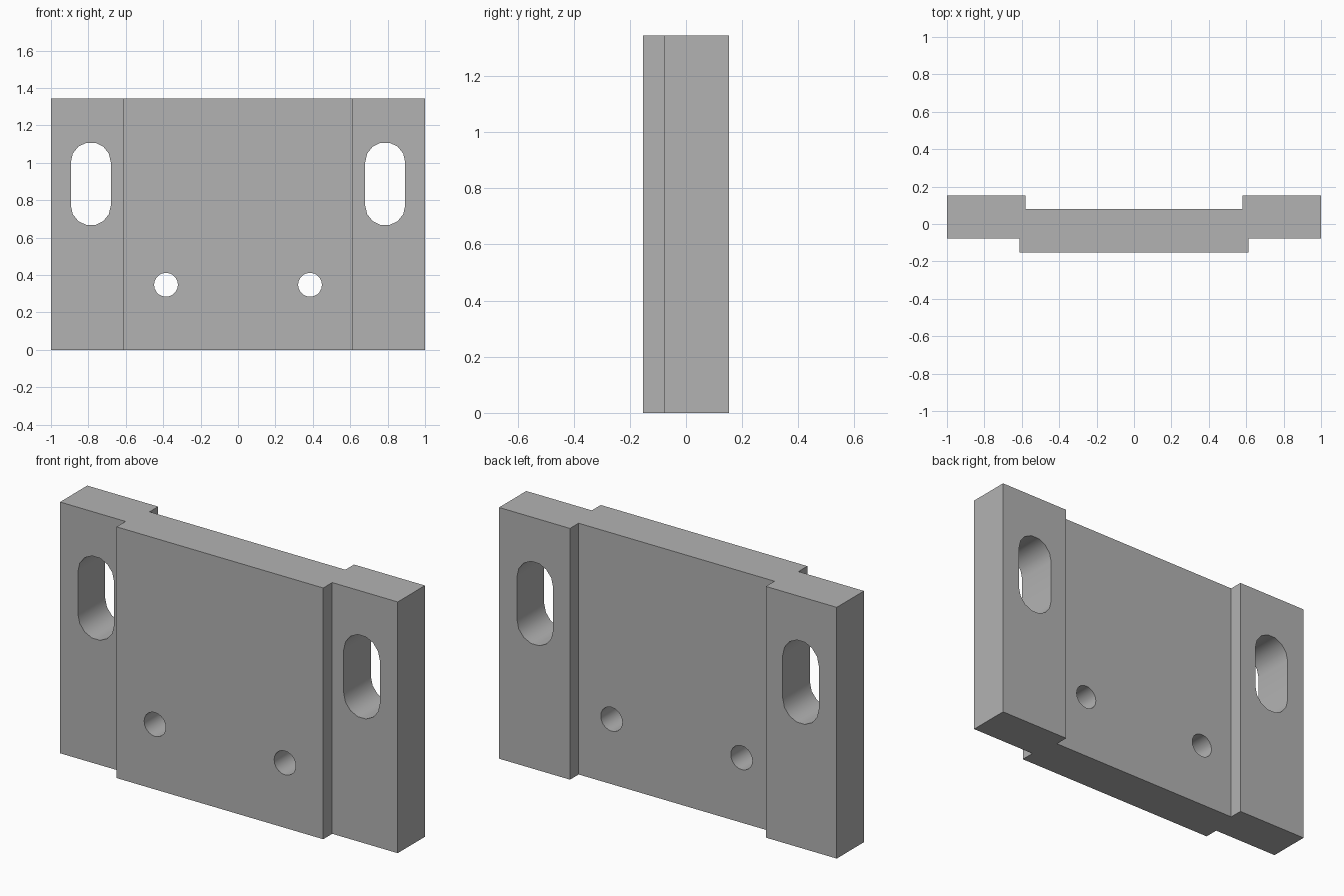
import bpy, bmesh, math

if "Cube" in bpy.data.objects:
    bpy.data.objects.remove(bpy.data.objects["Cube"])

HEIGHT = 1.345
HALF_DEPTH = 0.153

steel = bpy.data.materials.new("plain grey")
steel.use_nodes = True
GREY = (0.45, 0.45, 0.45, 1)
steel.diffuse_color = GREY
steel.node_tree.nodes["Principled BSDF"].inputs["Base Color"].default_value = GREY


def extrude_outline(name, points, offset):
    """Fill a closed outline and extrude it into a solid."""
    bm = bmesh.new()
    face = bm.faces.new([bm.verts.new(p) for p in points])
    moved = bmesh.ops.extrude_face_region(bm, geom=[face])["geom"]
    verts = [g for g in moved if isinstance(g, bmesh.types.BMVert)]
    bmesh.ops.translate(bm, verts=verts, vec=offset)
    bmesh.ops.recalc_face_normals(bm, faces=bm.faces)
    mesh = bpy.data.meshes.new(name)
    bm.to_mesh(mesh)
    bm.free()
    mesh.materials.append(steel)
    obj = bpy.data.objects.new(name, mesh)
    bpy.context.collection.objects.link(obj)
    return obj


def rounded_outline(cx, low, high, radius, segments):
    """Two half circles joined by straight sides; one circle if low == high."""
    points = []
    for centre, start in ((high, 0), (low, math.pi)):
        last = segments if low == high else segments + 1
        for i in range(last):
            a = start + math.pi * i / segments
            points.append((cx + radius * math.cos(a), -0.5, centre + radius * math.sin(a)))
    return points


# Stepped plate: centre panel set forward, side flanges set back
half = [(0.612, -HALF_DEPTH), (0.612, -0.077), (1, -0.077),
        (1, HALF_DEPTH), (0.58, HALF_DEPTH), (0.58, 0.08)]
outline = half + [(-x, y) for x, y in reversed(half)]
plate = extrude_outline("mounting_plate", [(x, y, 0) for x, y in outline], (0, 0, HEIGHT))

# Through slots in the flanges and round holes in the panel
cutters = []
for side, label in ((1, "left"), (-1, "right")):
    slot = rounded_outline(side * 0.787, 0.772, 1.003, 0.107, 7)
    hole = rounded_outline(side * 0.385, 0.348, 0.348, 0.064, 10)
    cutters.append(extrude_outline(label + "_slot_cutter", slot, (0, 1, 0)))
    cutters.append(extrude_outline(label + "_hole_cutter", hole, (0, 1, 0)))

bpy.ops.object.select_all(action="DESELECT")
bpy.context.view_layer.objects.active = plate
plate.select_set(True)
for cutter in cutters:
    cutter.hide_render = True
    cut = plate.modifiers.new(cutter.name, "BOOLEAN")
    cut.operation = "DIFFERENCE"
    cut.solver = "EXACT"
    cut.object = cutter
    bpy.ops.object.modifier_apply(modifier=cut.name)
    bpy.data.objects.remove(cutter)

# Smooth hole walls, crisp plate edges
bpy.ops.object.shade_smooth_by_angle(angle=math.radians(35))
